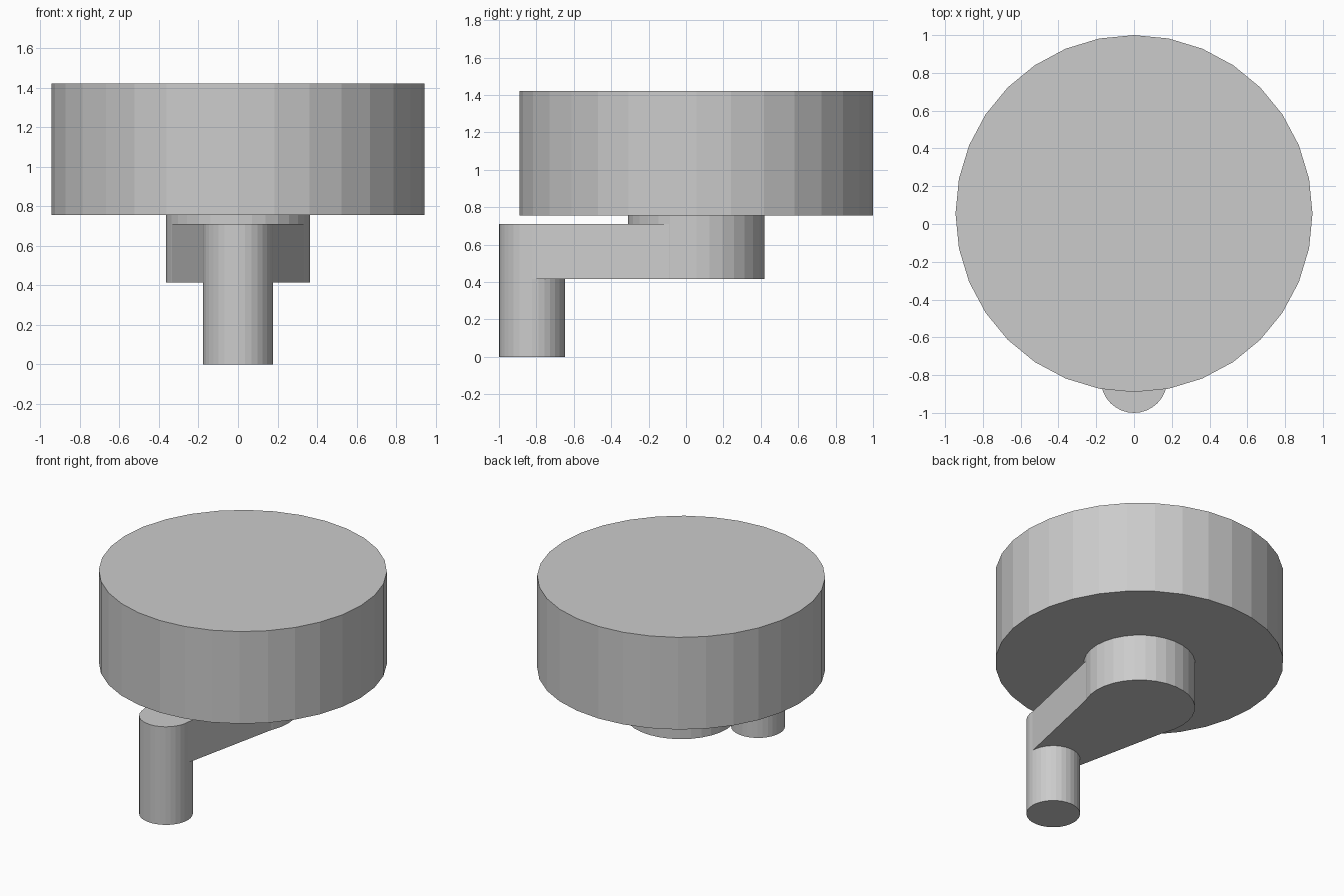
import bpy, bmesh, math

if "Cube" in bpy.data.objects:
    bpy.data.objects.remove(bpy.data.objects["Cube"])

grey = bpy.data.materials.new("light grey")
grey.diffuse_color = (0.6, 0.6, 0.6, 1)
grey.use_nodes = True
grey.node_tree.nodes["Principled BSDF"].inputs["Base Color"].default_value = grey.diffuse_color

HUB_Y, PIN_Y = 0.055, -0.824
HUB_R, PIN_R = 0.365, 0.176
SIDES = 32


def circle(radius, cy):
    return [(radius * math.cos(2 * math.pi * i / SIDES),
             cy + radius * math.sin(2 * math.pi * i / SIDES)) for i in range(SIDES)]


def prism(name, outline, z0, z1):
    """Extrude a flat outline upwards from z0 to z1."""
    bm = bmesh.new()
    base = bm.faces.new([bm.verts.new((x, y, z0)) for x, y in outline])
    top = bmesh.ops.extrude_face_region(bm, geom=[base], use_keep_orig=True)
    verts = [v for v in top["geom"] if isinstance(v, bmesh.types.BMVert)]
    bmesh.ops.translate(bm, verts=verts, vec=(0, 0, z1 - z0))
    bmesh.ops.recalc_face_normals(bm, faces=bm.faces)
    mesh = bpy.data.meshes.new(name)
    bm.to_mesh(mesh)
    bm.free()
    mesh.materials.append(grey)
    obj = bpy.data.objects.new(name, mesh)
    bpy.context.collection.objects.link(obj)
    return obj


# Large drum, with the hub below it
prism("drum", circle(0.945, HUB_Y), 0.755, 1.422)
prism("hub", circle(HUB_R, HUB_Y), 0.415, 0.755)

# Offset pin reaching down to the ground
prism("crank_pin", circle(PIN_R, PIN_Y), 0.0, 0.71)

# Tapered web spanning the diameters of pin and hub
prism("crank_arm", [(-PIN_R, PIN_Y), (PIN_R, PIN_Y),
                    (HUB_R, HUB_Y), (-HUB_R, HUB_Y)], 0.415, 0.71)
